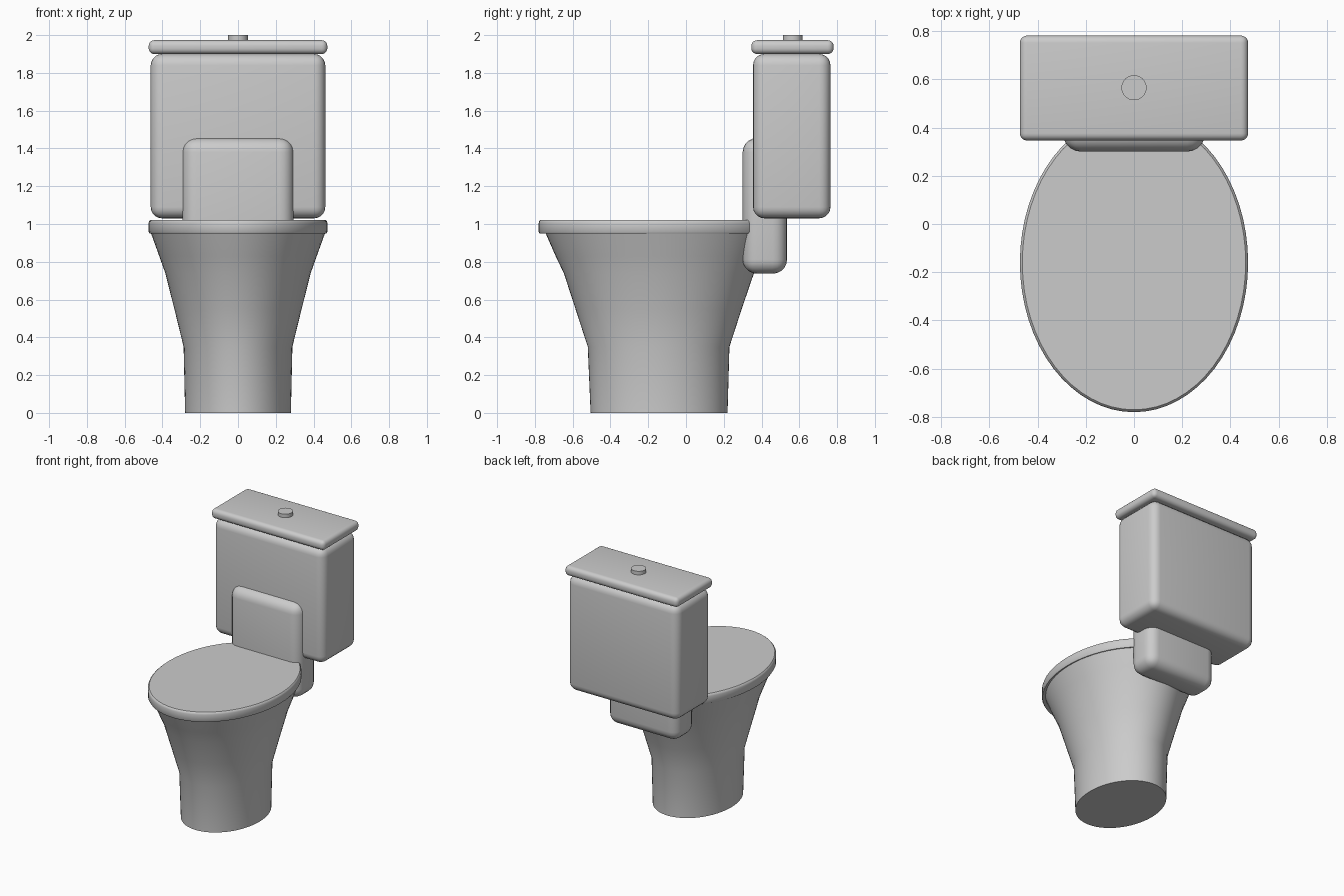
import bpy, bmesh, math

if "Cube" in bpy.data.objects:
    bpy.data.objects.remove(bpy.data.objects["Cube"])


def finish(name, bm, angle=40):
    bmesh.ops.recalc_face_normals(bm, faces=bm.faces)
    me = bpy.data.meshes.new(name)
    bm.to_mesh(me)
    bm.free()
    ob = bpy.data.objects.new(name, me)
    bpy.context.collection.objects.link(ob)
    bpy.ops.object.select_all(action='DESELECT')
    bpy.context.view_layer.objects.active = ob
    ob.select_set(True)
    bpy.ops.object.shade_smooth_by_angle(angle=math.radians(angle))
    return ob


def loft(name, rings, n=64):
    """Capped loft of ellipses: (z, half width, front y, back y)."""
    bm = bmesh.new()
    loops = []
    for z, rx, y0, y1 in rings:
        cy, ry = (y0 + y1) / 2, (y1 - y0) / 2
        loops.append([bm.verts.new((rx * math.cos(2 * math.pi * i / n),
                                    cy + ry * math.sin(2 * math.pi * i / n), z))
                      for i in range(n)])
    for a, b in zip(loops, loops[1:]):
        for i in range(n):
            j = (i + 1) % n
            bm.faces.new((a[i], a[j], b[j], b[i]))
    bm.faces.new(loops[0])
    bm.faces.new(loops[-1])
    return finish(name, bm)


def rounded_box(name, half_x, y0, y1, z0, z1, radius, segments=5):
    bm = bmesh.new()
    bmesh.ops.create_cube(bm, size=1)
    for v in bm.verts:
        v.co.x *= 2 * half_x
        v.co.y = (y0 + y1) / 2 + v.co.y * (y1 - y0)
        v.co.z = (z0 + z1) / 2 + v.co.z * (z1 - z0)
    bmesh.ops.bevel(bm, geom=bm.edges[:], offset=radius, segments=segments,
                    profile=0.5, affect='EDGES')
    return finish(name, bm)


# Bowl and pedestal
loft("bowl", [(0, 0.28, -0.505, 0.22), (0.35, 0.288, -0.52, 0.23),
              (0.55, 0.337, -0.585, 0.295), (0.74, 0.385, -0.647, 0.36),
              (0.83, 0.417, -0.69, 0.40), (0.955, 0.462, -0.745, 0.445)])

# Closed seat lid
loft("seat_lid", [(0.95, 0.468, -0.775, 0.455), (0.958, 0.473, -0.78, 0.46),
                  (1.005, 0.473, -0.78, 0.46), (1.016, 0.470, -0.777, 0.457),
                  (1.022, 0.463, -0.77, 0.45)])

# Upright block joining the bowl to the tank
rounded_box("tank_bracket", 0.295, 0.30, 0.535, 0.737, 1.455, 0.075)

# Water tank and its lid
rounded_box("tank", 0.462, 0.355, 0.765, 1.03, 1.90, 0.06)
rounded_box("tank_lid", 0.473, 0.346, 0.781, 1.90, 1.973, 0.03)

# Flush button
loft("flush_button", [(1.96, 0.052, 0.513, 0.617), (2.0, 0.052, 0.513, 0.617)], 32)
